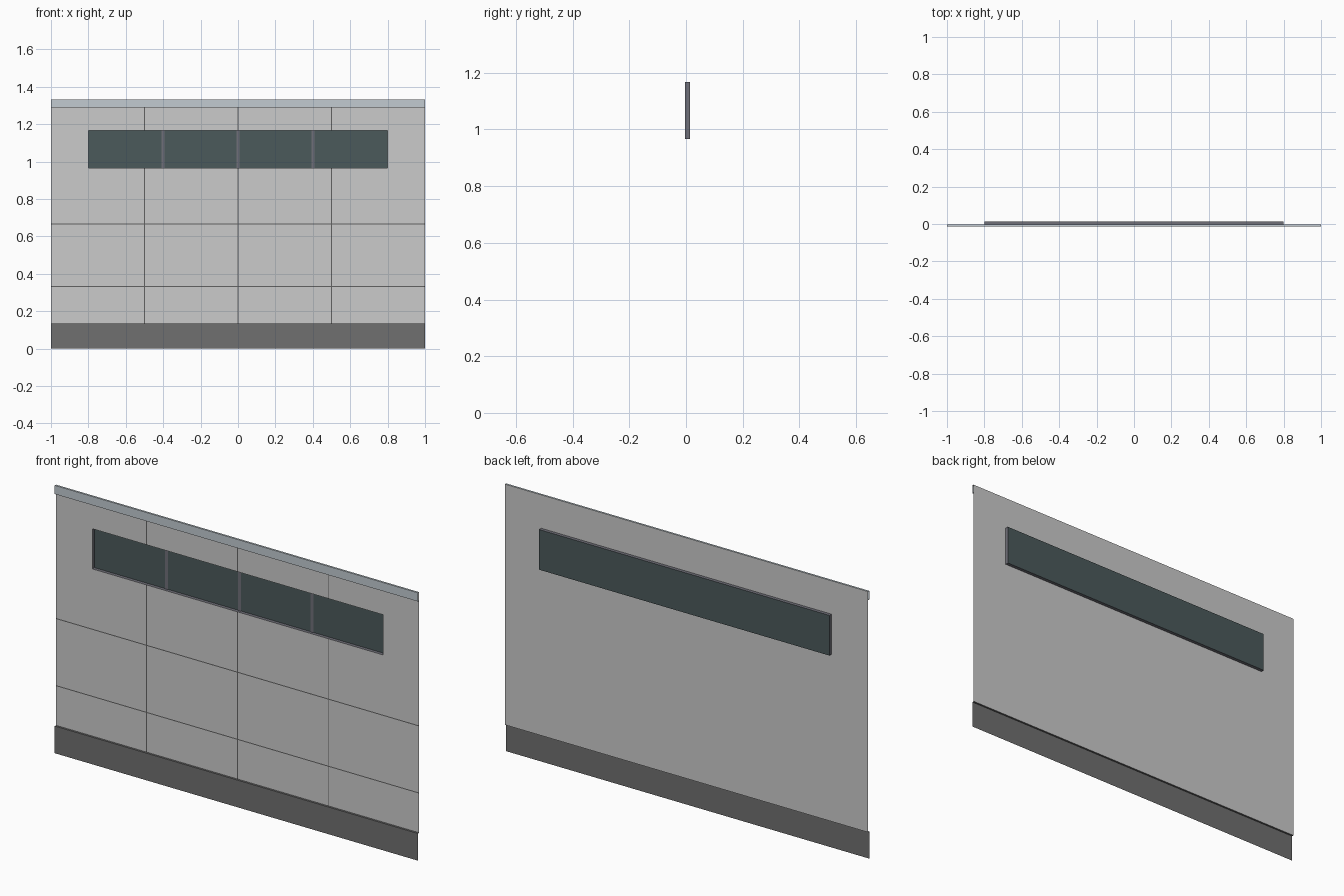
import bpy

if "Cube" in bpy.data.objects:
    bpy.data.objects.remove(bpy.data.objects["Cube"])

W = 1.0                               # half width
YW, YF, YG = -0.0033, -0.0133, 0.0133  # wall, trim front, glass planes
H, BASE, CAP = 1.333, 0.135, 1.29
WX, WZ0, WZ1 = 0.8, 0.967, 1.167       # window opening


def material(name, rgb):
    m = bpy.data.materials.new(name)
    m.diffuse_color = (*rgb, 1)
    m.use_nodes = True
    m.node_tree.nodes["Principled BSDF"].inputs["Base Color"].default_value = m.diffuse_color
    return m


def add(name, verts, faces, mat):
    me = bpy.data.meshes.new(name)
    me.from_pydata(verts, [], faces)
    me.materials.append(mat)
    ob = bpy.data.objects.new(name, me)
    bpy.context.collection.objects.link(ob)
    return ob


def panel(name, x0, x1, z0, z1, y, mat):
    """Front-facing rectangle."""
    return add(name, [(x0, y, z0), (x1, y, z0), (x1, y, z1), (x0, y, z1)],
               [(0, 1, 2, 3)], mat)


def strip(name, profile, mat):
    """Open (y, z) profile swept across the full width."""
    n = len(profile)
    verts = [(x, y, z) for x in (-W, W) for y, z in profile]
    return add(name, verts, [(i, i + n, i + n + 1, i + 1) for i in range(n - 1)], mat)


def rect(x, z0, z1, y):
    return [(-x, y, z0), (x, y, z0), (x, y, z1), (-x, y, z1)]


RING = [(i, (i + 1) % 4, (i + 1) % 4 + 4, i + 4) for i in range(4)]

wall_mat = material("concrete", (0.62, 0.63, 0.60))
base_mat = material("dark_base", (0.16, 0.16, 0.16))
cap_mat = material("metal_cap", (0.54, 0.60, 0.64))
joint_mat = material("joint_grey", (0.12, 0.12, 0.12))
frame_mat = material("frame_grey", (0.16, 0.16, 0.19))
glass_mat = material("dark_glass", (0.07, 0.10, 0.105))

# Wall sheet with window opening
add("wall", rect(W, BASE, H, YW) + rect(WX, WZ0, WZ1, YW), RING, wall_mat)

# Base skirting and top cap, open at the ends
strip("base_skirting", [(YF, 0), (YF, BASE), (YW, BASE)], base_mat)
strip("top_cap", [(YW, CAP), (YF, CAP), (YF, H), (YW, H)], cap_mat)

# Panel joints, thin strips on the wall face
J = 0.0025
YJ = YW - 0.0008
for z in (0.333, 0.667):
    panel("horizontal_joint", -W, W, z - J, z + J, YJ, joint_mat)
for x in (-0.5, 0, 0.5):
    for z0, z1 in ((BASE, WZ0), (WZ1, CAP)):
        panel("vertical_joint", x - J, x + J, z0, z1, YJ, joint_mat)

# Recessed window: reveal, glass and mullions
reveal = add("window_reveal", rect(WX, WZ0, WZ1, YW) + rect(WX, WZ0, WZ1, YG),
             RING, frame_mat)
panel("window_glass", -WX, WX, WZ0, WZ1, YG, glass_mat)
for x in (-0.4, 0, 0.4):
    panel("mullion", x - 0.008, x + 0.008, WZ0, WZ1, YG - 0.003, frame_mat)
